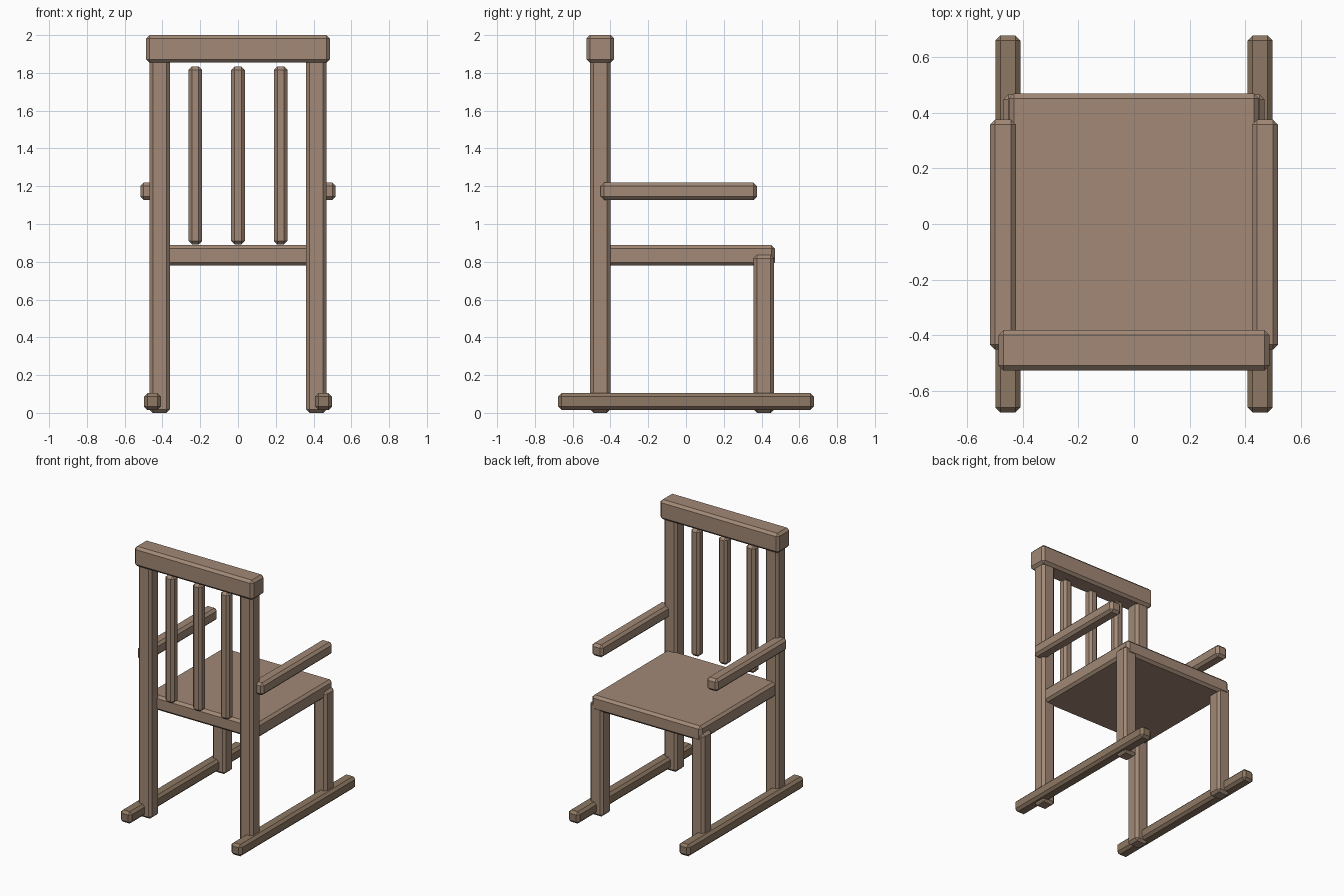
import bpy, bmesh

if "Cube" in bpy.data.objects:
    bpy.data.objects.remove(bpy.data.objects["Cube"])

CHAMFER = 0.018


def material(name, rgb):
    m = bpy.data.materials.new(name)
    m.diffuse_color = (*rgb, 1.0)
    m.use_nodes = True
    m.node_tree.nodes["Principled BSDF"].inputs["Base Color"].default_value = m.diffuse_color
    return m


WOOD = material("wood", (0.36, 0.25, 0.18))
DARK_WOOD = material("dark_wood", (0.27, 0.19, 0.125))


def beam(name, center, size, mat=WOOD):
    """Flat-shaded box with a single-segment chamfer on every edge."""
    bm = bmesh.new()
    bmesh.ops.create_cube(bm, size=1.0)
    bmesh.ops.scale(bm, vec=size, verts=bm.verts)
    bmesh.ops.bevel(bm, geom=bm.edges[:], offset=CHAMFER, segments=1,
                    affect='EDGES', profile=0.5)
    mesh = bpy.data.meshes.new(name)
    bm.to_mesh(mesh)
    bm.free()
    mesh.materials.append(mat)
    obj = bpy.data.objects.new(name, mesh)
    obj.location = center
    bpy.context.collection.objects.link(obj)
    return obj


# Seat and top rail of the backrest
beam("seat", (0, 0.02, 0.834), (0.90, 0.90, 0.11))
beam("top_rail", (0, -0.454, 1.927), (0.974, 0.146, 0.146))

# Parts mirrored left and right
for side, s in (("left", -1), ("right", 1)):
    beam(f"back_post_{side}", (s * 0.415, -0.454, 0.95), (0.108, 0.108, 1.90))
    beam(f"front_leg_{side}", (s * 0.415, 0.412, 0.418), (0.108, 0.108, 0.836))
    beam(f"armrest_{side}", (s * 0.471, -0.038, 1.173), (0.092, 0.828, 0.092))
    beam(f"rocker_{side}", (s * 0.453, 0, 0.060), (0.090, 1.355, 0.088), DARK_WOOD)

# Backrest slats
for i, x in enumerate((-0.226, 0, 0.226)):
    beam(f"back_slat_{i + 1}", (x, -0.454, 1.363), (0.072, 0.072, 0.942))
